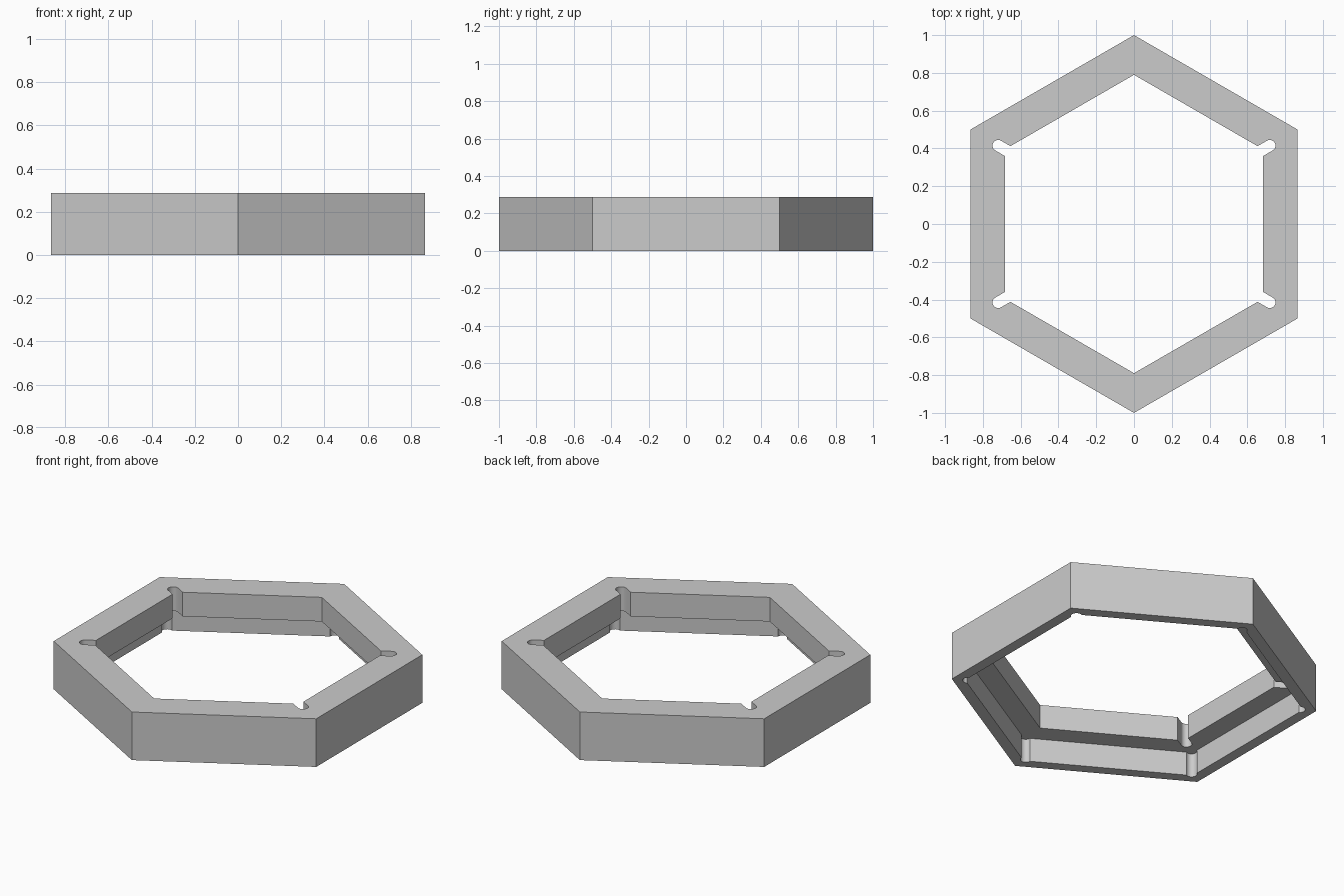
import bpy, bmesh, math

if "Cube" in bpy.data.objects:
    bpy.data.objects.remove(bpy.data.objects["Cube"])

HEIGHT = 0.287
LEDGE = 0.143          # ceiling height of the wide lower recess
SLOT_R = 0.03          # radius of the corner relief slots
C30 = math.cos(math.radians(30))

grey = bpy.data.materials.new("light grey")
grey.diffuse_color = (0.6, 0.6, 0.6, 1)
grey.use_nodes = True
grey.node_tree.nodes["Principled BSDF"].inputs["Base Color"].default_value = grey.diffuse_color


def hex_outline(apothem, slot_centre=None, slot_angles=()):
    """Hexagon with a point on +y; chosen corners get a round-ended radial slot."""
    pts = []
    for deg in range(30, 390, 60):
        a = math.radians(deg)
        if deg in slot_angles:
            local = [(slot_centre + SLOT_R * math.cos(t), SLOT_R * math.sin(t))
                     for t in (math.radians(-90 + 15 * i) for i in range(13))]
            mouth = (apothem - SLOT_R / 2) / C30
            if slot_centre - mouth > 0.005:
                local = [(mouth, -SLOT_R)] + local + [(mouth, SLOT_R)]
        else:
            local = [(apothem / C30, 0)]
        pts += [(u * math.cos(a) - v * math.sin(a),
                 u * math.sin(a) + v * math.cos(a)) for u, v in local]
    return pts


def prism(name, outline, z0, z1):
    bm = bmesh.new()
    base = bm.faces.new([bm.verts.new((x, y, z0)) for x, y in outline])
    ext = bmesh.ops.extrude_face_region(bm, geom=[base])
    top = [g for g in ext["geom"] if isinstance(g, bmesh.types.BMVert)]
    bmesh.ops.translate(bm, verts=top, vec=(0, 0, z1 - z0))
    if not any(f.normal.z < -0.9 for f in bm.faces):
        bm.faces.new([v for v in bm.verts if v not in top])
    bmesh.ops.recalc_face_normals(bm, faces=bm.faces)
    me = bpy.data.meshes.new(name)
    bm.to_mesh(me)
    bm.free()
    me.materials.append(grey)
    ob = bpy.data.objects.new(name, me)
    bpy.context.collection.objects.link(ob)
    return ob


# Solid hexagonal body
ring = prism("hexagonal_ring", hex_outline(C30), 0, HEIGHT)

# Through opening with four slotted corners, wider recess below with six
opening = prism("opening_cutter",
                hex_outline(0.684, 0.83, (30, 150, 210, 330)), -0.1, HEIGHT + 0.1)
recess = prism("recess_cutter",
               hex_outline(0.803, 0.91, range(30, 390, 60)), -0.1, LEDGE)

bpy.context.view_layer.objects.active = ring
ring.select_set(True)
for cutter in (opening, recess):
    cutter.hide_render = True
    mod = ring.modifiers.new("cut", 'BOOLEAN')
    mod.operation = 'DIFFERENCE'
    mod.solver = 'EXACT'
    mod.object = cutter
    bpy.ops.object.modifier_apply(modifier=mod.name)
    bpy.data.objects.remove(cutter)

# Round slot ends shade smooth, everything else stays crisp
bpy.ops.object.shade_smooth_by_angle(angle=math.radians(25))
